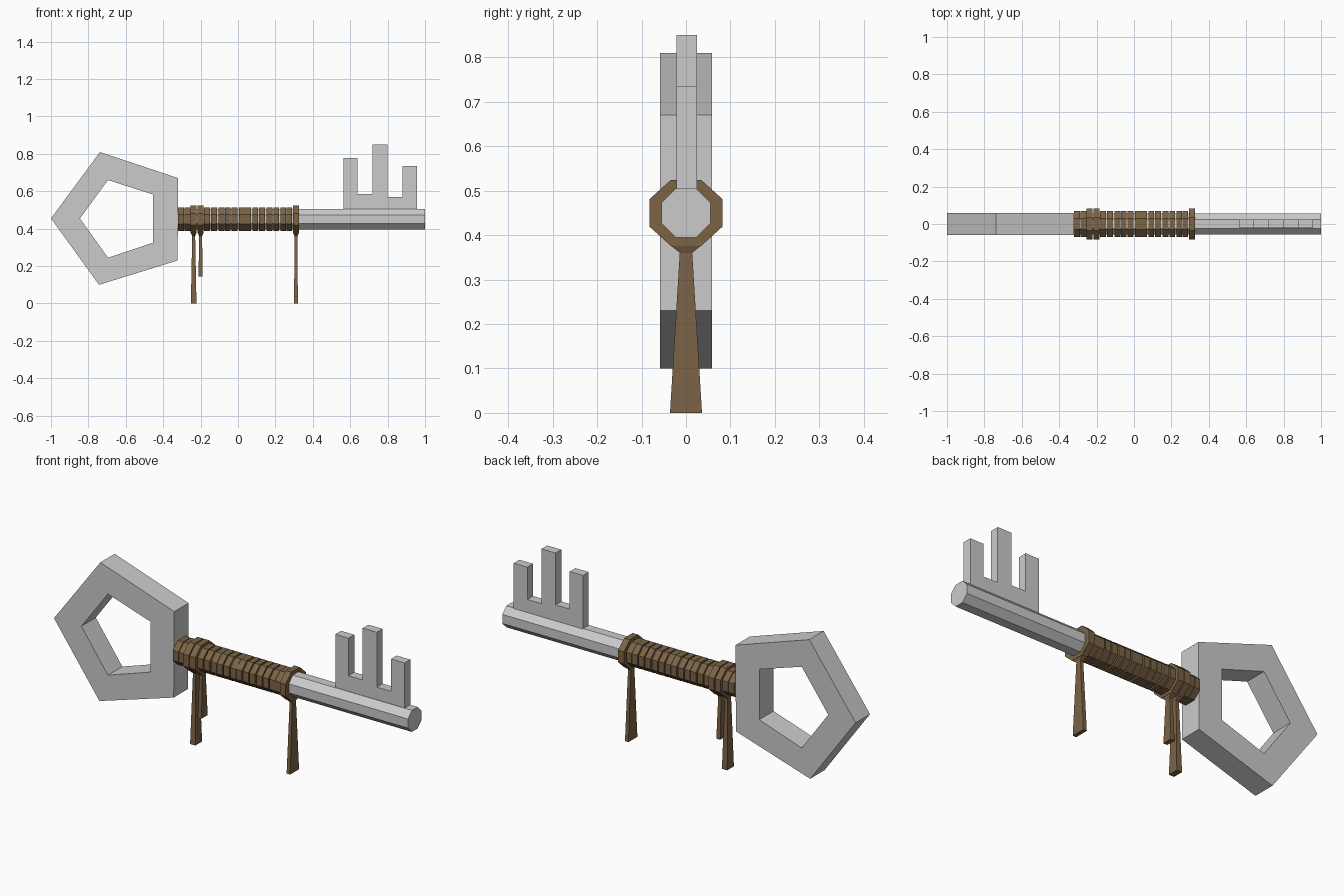
import bpy

if "Cube" in bpy.data.objects:
    bpy.data.objects.remove(bpy.data.objects["Cube"])

CZ = 0.45  # height of the shaft axis

leather = bpy.data.materials.new("brown_leather")
leather.diffuse_color = (0.2, 0.125, 0.06, 1)
leather.use_nodes = True
leather.node_tree.nodes["Principled BSDF"].inputs["Base Color"].default_value = leather.diffuse_color


def mesh_object(name, verts, faces, mat=None):
    me = bpy.data.meshes.new(name)
    me.from_pydata(verts, [], faces)
    me.update()
    ob = bpy.data.objects.new(name, me)
    bpy.context.collection.objects.link(ob)
    if mat:
        me.materials.append(mat)
    return ob


def loft(name, loops, mat=None):
    """Skin a list of equal-length loops and cap both ends."""
    n = len(loops[0])
    verts = [v for loop in loops for v in loop]
    faces = [tuple(reversed(range(n))),
             tuple(range(len(verts) - n, len(verts)))]
    for k in range(len(loops) - 1):
        a, b = k * n, (k + 1) * n
        faces += [(a + i, a + (i + 1) % n, b + (i + 1) % n, b + i)
                  for i in range(n)]
    return mesh_object(name, verts, faces, mat)


def octagon(x, ry, rz):
    """Flat-topped octagon across the shaft at x."""
    c = 0.42
    pts = [(1, -c), (1, c), (c, 1), (-c, 1), (-1, c), (-1, -c), (-c, -1), (c, -1)]
    return [(x, ry * y, CZ + rz * z) for y, z in pts]


def octagon_bar(name, x0, x1, ry, rz, mat=None):
    return loft(name, [octagon(x0, ry, rz), octagon(x1, ry, rz)], mat)


# Pentagonal bow (handle frame)
outer = [(-1, 0.455), (-0.743, 0.10), (-0.323, 0.23), (-0.32, 0.67), (-0.738, 0.81)]
inner = [(-0.845, 0.455), (-0.695, 0.245), (-0.455, 0.325), (-0.455, 0.583), (-0.695, 0.66)]
T = 0.058
bow_verts = [(x, y, z) for y, ring in ((-T, outer), (-T, inner), (T, inner), (T, outer))
             for x, z in ring]
bow_faces = []
for k in range(4):
    a, b = k * 5, ((k + 1) % 4) * 5
    for i in range(5):
        j = (i + 1) % 5
        bow_faces.append((a + i, a + j, b + j, b + i))
mesh_object("bow", bow_verts, bow_faces)

# Shaft
octagon_bar("shaft", -0.34, 1.0, 0.055, 0.055)

# Toothed bit
profile = [(0.565, 0.49), (0.957, 0.49), (0.957, 0.735), (0.88, 0.735), (0.88, 0.57),
           (0.80, 0.57), (0.80, 0.85), (0.72, 0.85), (0.72, 0.585), (0.64, 0.585),
           (0.64, 0.777), (0.565, 0.777)]
loft("bit", [[(x, y, z) for x, z in profile] for y in (-0.021, 0.025)])

# Leather wrap turns around the grip
turns = [-0.305, -0.27, -0.165, -0.128, -0.088, -0.055, -0.018, 0.022, 0.054,
         0.092, 0.129, 0.168, 0.204, 0.242, 0.274]
for i, x in enumerate(turns):
    octagon_bar(f"wrap_turn_{i + 1}", x - 0.0155, x + 0.0155, 0.069, 0.062, leather)

# Knots with hanging straps: x, bottom z, half width at the bottom in x and y
knots = [(-0.237, 0.0, 0.015, 0.027), (-0.20, 0.145, 0.011, 0.025),
         (0.31, 0.0, 0.010, 0.036)]
for i, (x, low, wx, wy) in enumerate(knots):
    octagon_bar(f"knot_{i + 1}", x - 0.016, x + 0.016, 0.082, 0.074, leather)
    sections = [(low, wx, wy), (0.36, 0.008, 0.014), (0.377, 0.015, 0.035), (0.395, 0.015, 0.035)]
    loft(f"strap_{i + 1}",
         [[(x - a, -b, z), (x + a, -b, z), (x + a, b, z), (x - a, b, z)]
          for z, a, b in sections], leather)
